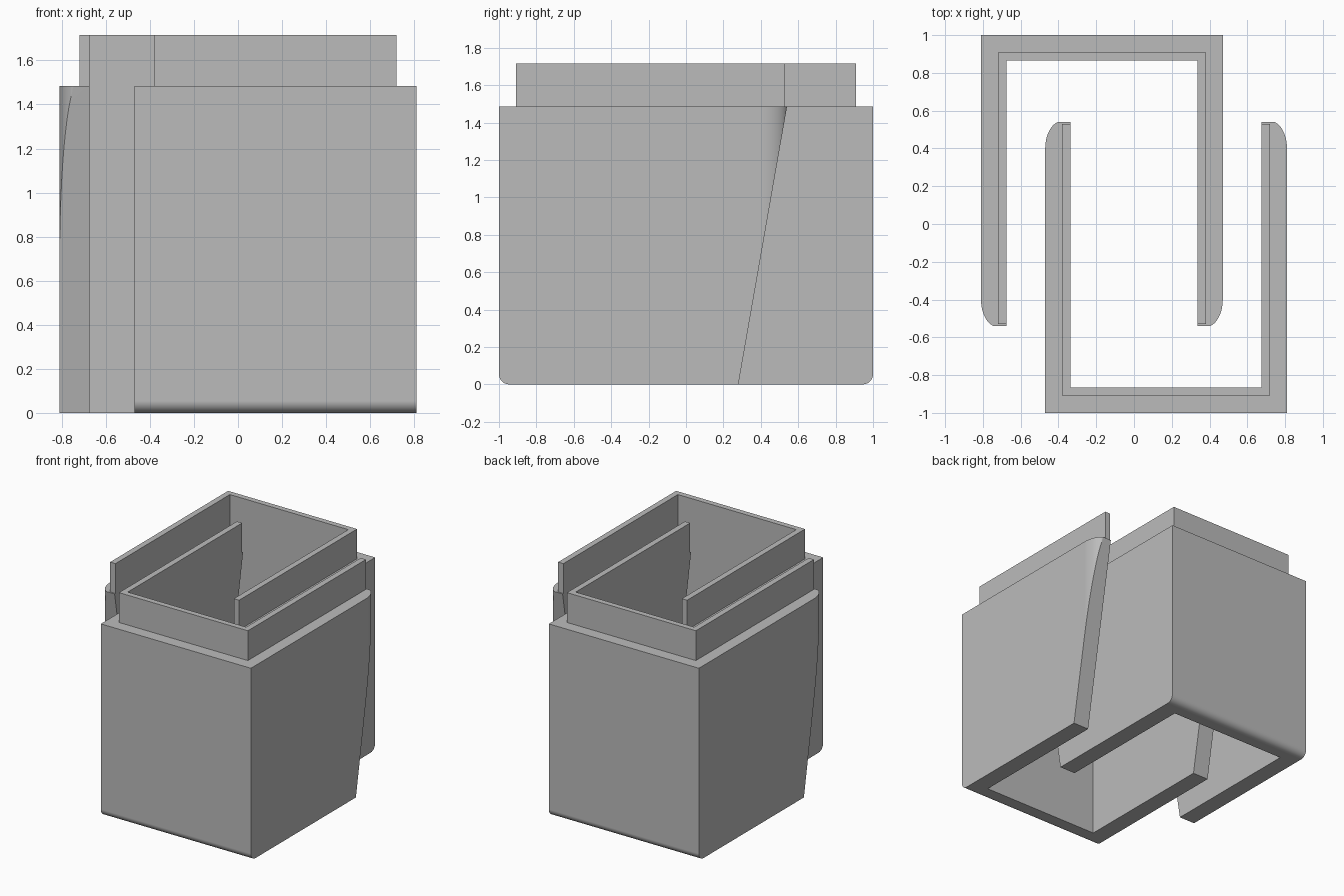
import bpy, bmesh, math
from mathutils import Vector

if "Cube" in bpy.data.objects:
    bpy.data.objects.remove(bpy.data.objects["Cube"])

grey = bpy.data.materials.new("plain grey")
grey.diffuse_color = (0.5, 0.5, 0.5, 1)
grey.use_nodes = True
grey.node_tree.nodes["Principled BSDF"].inputs["Base Color"].default_value = grey.diffuse_color

CX = 0.17                   # centre line of the front half
BODY_TOP, LIP_TOP = 1.485, 1.715
INNER, INNER_Y = 0.505, -0.865


def extrude_plan(right_side, z0, z1):
    """Mirror a right-hand outline (front to back) across x=0 and extrude it upward."""
    outline = right_side + [(-x, y) for x, y in reversed(right_side)]
    # inner corners close the U, running back along the inside
    outline += [(-INNER, INNER_Y), (INNER, INNER_Y)]
    # order: inner right corner -> right arm -> front wall -> left arm -> inner left corner
    bm = bmesh.new()
    base = bm.faces.new([bm.verts.new((CX + x, y, z0)) for x, y in outline])
    ext = bmesh.ops.extrude_face_region(bm, geom=[base])
    top = [v for v in ext["geom"] if isinstance(v, bmesh.types.BMVert)]
    bmesh.ops.translate(bm, verts=top, vec=(0, 0, z1 - z0))
    bmesh.ops.recalc_face_normals(bm, faces=bm.faces)
    return bm


def finish(bm, name, turned):
    bmesh.ops.recalc_face_normals(bm, faces=bm.faces)
    if turned:
        for v in bm.verts:
            v.co.x, v.co.y = -v.co.x, -v.co.y
    mesh = bpy.data.meshes.new(name)
    bm.to_mesh(mesh)
    bm.free()
    mesh.materials.append(grey)
    obj = bpy.data.objects.new(name, mesh)
    bpy.context.collection.objects.link(obj)
    bpy.ops.object.select_all(action='DESELECT')
    obj.select_set(True)
    bpy.context.view_layer.objects.active = obj
    bpy.ops.object.shade_smooth_by_angle(angle=math.radians(30))
    mod = obj.modifiers.new("even shading", 'WEIGHTED_NORMAL')
    mod.keep_sharp = True


def body(name, turned):
    # U-shaped wall whose arm tips are rounded on the outside
    steps = 14
    tip = [(0.55 + 0.09 * math.sin(a), 0.40 + 0.145 * math.cos(a))
           for a in (math.pi / 2 * i / steps for i in range(steps + 1))]
    bm = extrude_plan([(INNER, 0.545)] + tip + [(0.64, -1.0)], 0, BODY_TOP)
    # slanted cut across both arm ends
    slope = Vector((0, BODY_TOP, -(0.54 - 0.28)))
    bmesh.ops.bisect_plane(bm, geom=bm.verts[:] + bm.edges[:] + bm.faces[:],
                           plane_co=(0, 0.28, 0), plane_no=slope, clear_outer=True)
    bmesh.ops.holes_fill(bm, edges=[e for e in bm.edges if e.is_boundary], sides=0)
    # rounded bottom edge of the end wall
    low = [e for e in bm.edges
           if all(v.co.z < 1e-4 and v.co.y < -0.999 for v in e.verts)]
    bmesh.ops.bevel(bm, geom=low, offset=0.055, segments=8, profile=0.5,
                    affect='EDGES')
    finish(bm, name, turned)


def lip(name, turned):
    # thin raised rim following the inside of the wall
    bm = extrude_plan([(INNER, 0.53), (0.55, 0.53), (0.55, -0.908)],
                      BODY_TOP, LIP_TOP)
    finish(bm, name, turned)


# two identical interlocking halves, one turned half a circle
for side, turned in (("front", False), ("back", True)):
    body(side + "_shell", turned)
    lip(side + "_rim", turned)
